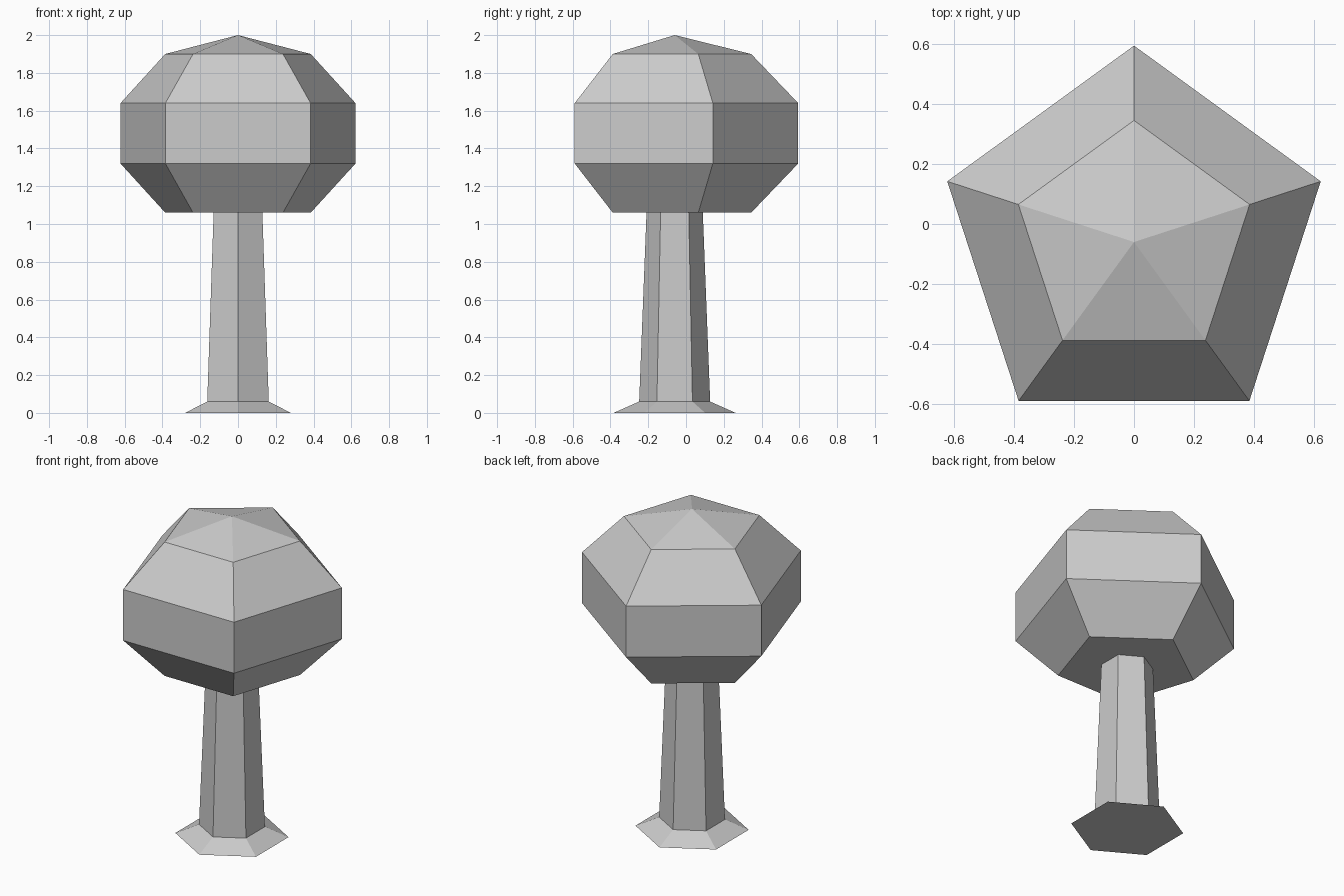
import bpy
import bmesh
from math import sin, cos, tau

if "Cube" in bpy.data.objects:
    bpy.data.objects.remove(bpy.data.objects["Cube"], do_unlink=True)

CENTRE_Y = -0.06

grey = bpy.data.materials.new("plain grey")
grey.use_nodes = True
grey.diffuse_color = (0.6, 0.6, 0.6, 1)
grey.node_tree.nodes["Principled BSDF"].inputs["Base Color"].default_value = (0.6, 0.6, 0.6, 1)


def lathe(name, sides, profile, apex=None):
    """Stack regular polygons of (radius, height), one corner facing the back."""
    bm = bmesh.new()
    rings = []
    for r, z in profile:
        angles = [tau * i / sides for i in range(sides)]
        rings.append([bm.verts.new((-r * sin(a), CENTRE_Y + r * cos(a), z)) for a in angles])
    bm.faces.new(rings[0][::-1])
    for low, high in zip(rings, rings[1:]):
        for i in range(sides):
            j = (i + 1) % sides
            bm.faces.new((low[i], low[j], high[j], high[i]))
    if apex is None:
        bm.faces.new(rings[-1])
    else:
        tip = bm.verts.new((0, CENTRE_Y, apex))
        for i in range(sides):
            bm.faces.new((rings[-1][i], rings[-1][(i + 1) % sides], tip))
    bmesh.ops.recalc_face_normals(bm, faces=bm.faces)
    mesh = bpy.data.meshes.new(name)
    bm.to_mesh(mesh)
    bm.free()
    mesh.materials.append(grey)
    obj = bpy.data.objects.new(name, mesh)
    bpy.context.collection.objects.link(obj)
    return obj


# Six-sided trunk with a flared foot
lathe("trunk", 6, [(0.323, 0), (0.188, 0.06), (0.149, 1.06)])

# Five-sided faceted crown with a shallow peak
lathe("crown", 5, [(0.405, 1.06), (0.654, 1.32), (0.654, 1.64), (0.405, 1.9)], apex=2)
